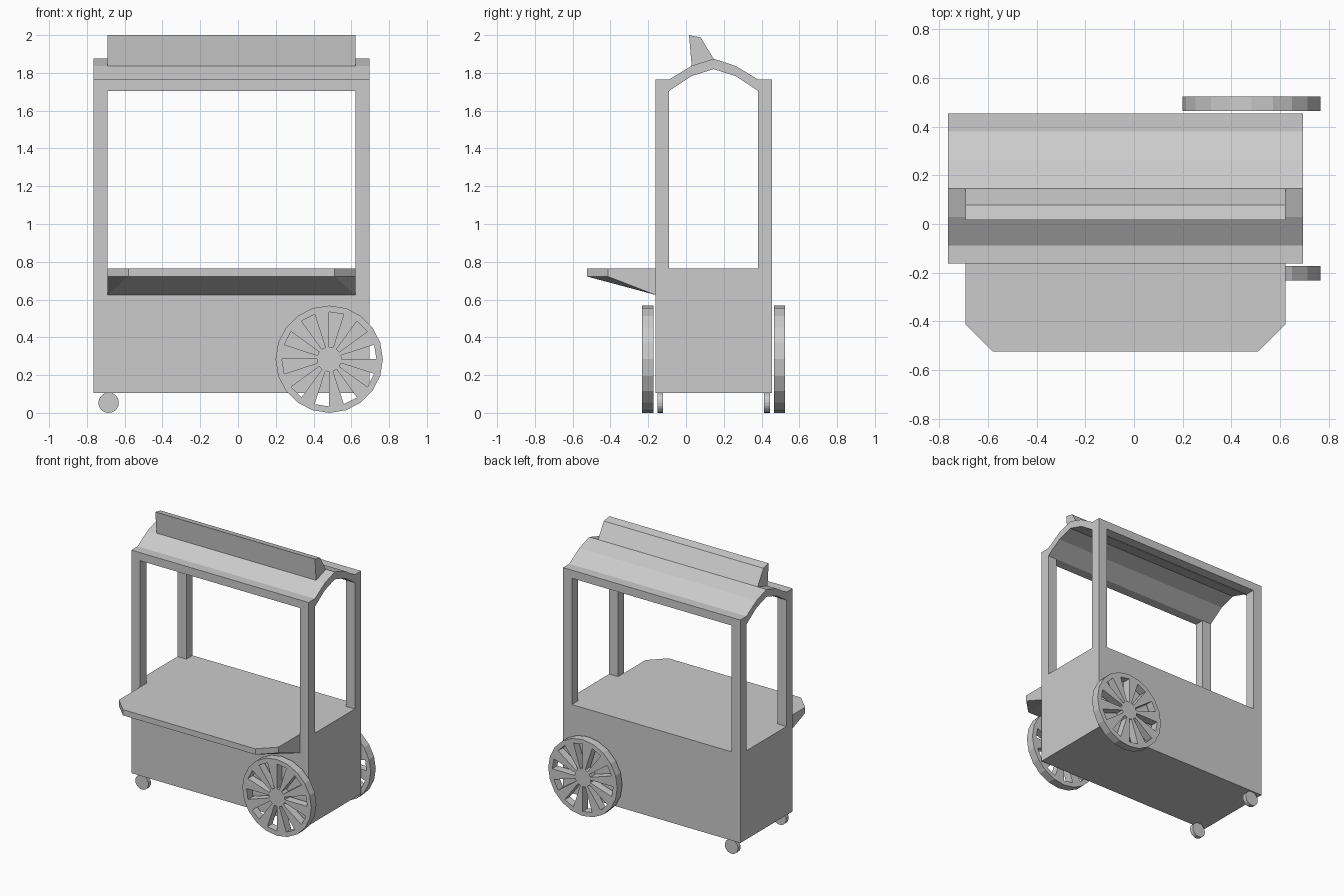
import bpy, bmesh
from math import cos, sin, radians, pi

if "Cube" in bpy.data.objects:
    bpy.data.objects.remove(bpy.data.objects["Cube"])

X0, X1 = -0.765, 0.695      # body ends
Y0, Y1 = -0.162, 0.454      # body front and back
YM = (Y0 + Y1) / 2
POST = 0.073
COUNTER, EAVE = 0.765, 1.705


def finish(name, bm):
    bmesh.ops.recalc_face_normals(bm, faces=bm.faces)
    me = bpy.data.meshes.new(name)
    bm.to_mesh(me)
    bm.free()
    ob = bpy.data.objects.new(name, me)
    bpy.context.collection.objects.link(ob)
    return ob


def loft(name, a, b):
    """Solid between two matching outlines."""
    bm = bmesh.new()
    va = [bm.verts.new(p) for p in a]
    vb = [bm.verts.new(p) for p in b]
    bm.faces.new(va)
    bm.faces.new(vb[::-1])
    n = len(a)
    for i in range(n):
        j = (i + 1) % n
        bm.faces.new((va[i], vb[i], vb[j], va[j]))
    bmesh.ops.triangulate(bm, faces=[f for f in bm.faces if len(f.verts) > 4])
    return finish(name, bm)


def prism_x(name, profile, x0, x1):
    return loft(name, [(x0, y, z) for y, z in profile],
                [(x1, y, z) for y, z in profile])


def box(name, x0, x1, y0, y1, z0, z1):
    return prism_x(name, [(y0, z0), (y1, z0), (y1, z1), (y0, z1)], x0, x1)


def disc(name, x, z, r, y0, y1, n):
    ring = [(x + r * cos(2 * pi * i / n), z + r * sin(2 * pi * i / n)) for i in range(n)]
    return loft(name, [(px, y0, pz) for px, pz in ring],
                [(px, y1, pz) for px, pz in ring])


def spoked_wheel(name, y):
    """Twenty-sided wheel with ten wedge openings."""
    cx, cz, n = 0.483, 0.284, 20
    bm = bmesh.new()
    rings = [[bm.verts.new((cx + r * cos(radians(18 * i)), y, cz + r * sin(radians(18 * i))))
              for i in range(n)] for r in (0.284, 0.25, 0.066)]
    for i in range(n):
        j = (i + 1) % n
        for k in (0, 1):
            if k == 0 or i % 2:
                a, b = rings[k], rings[k + 1]
                bm.faces.new((a[i], a[j], b[j], b[i]))
    bm.faces.new(rings[2])
    ob = finish(name, bm)
    mod = ob.modifiers.new("thickness", 'SOLIDIFY')
    mod.thickness = 0.06
    mod.offset = 0
    return ob


# Cart body
box("cart_body", X0, X1, Y0, Y1, 0.105, COUNTER)

# Corner posts
for xn, xa in (("left", X0), ("right", X1 - POST)):
    for yn, ya in (("front", Y0), ("back", Y1 - POST)):
        box(f"{yn}_{xn}_post", xa, xa + POST, ya, ya + POST, COUNTER, EAVE)

# Arched roof with eave beams
half = (Y1 - Y0) / 2
outer = [(-half, 1.765), (-half + POST, 1.765), (-0.117, 1.837), (0, 1.875)]
inner = [(-half, EAVE), (-half + POST, EAVE), (-0.117, 1.783), (0, 1.82)]


def mirrored(pts):
    return pts + [(-y, z) for y, z in pts[-2::-1]]


top, under = mirrored(outer), mirrored(inner)
roof = bmesh.new()
ends = []
for x in (X0, X1):
    ends.append([[roof.verts.new((x, YM + y, z)) for y, z in line] for line in (top, under)])
(ta, ua), (tb, ub) = ends
for i in range(len(top) - 1):
    for a, b in ((ta, tb), (ua, ub), (ta, ua), (tb, ub)):
        roof.faces.new((a[i], a[i + 1], b[i + 1], b[i]))
for i in (0, -1):
    roof.faces.new((ta[i], tb[i], ub[i], ua[i]))
finish("arched_roof", roof)

# Sign board on the ridge
SX0, SX1 = X0 + POST, X1 - POST
prism_x("sign_board", [(0.03, 1.836), (0.016, 2.0), (0.078, 1.987), (YM, 1.875)], SX0, SX1)

# Front serving shelf with clipped corners and tapered underside
plan = [(SX0, Y0), (SX0, -0.413), (SX0 + 0.112, -0.524),
        (SX1 - 0.112, -0.524), (SX1, -0.413), (SX1, Y0)]
loft("serving_shelf", [(x, y, COUNTER) for x, y in plan],
     [(x, y, 0.625 if y == Y0 else 0.722) for x, y in plan])

# Large wheels and small casters, mirrored front to back
for side, s in (("front", -1), ("back", 1)):
    spoked_wheel(f"{side}_wheel", YM + s * 0.349)
    ya, yb = YM + s * 0.268, YM + s * 0.298
    disc(f"{side}_caster", -0.685, 0.054, 0.054, min(ya, yb), max(ya, yb), 20)
